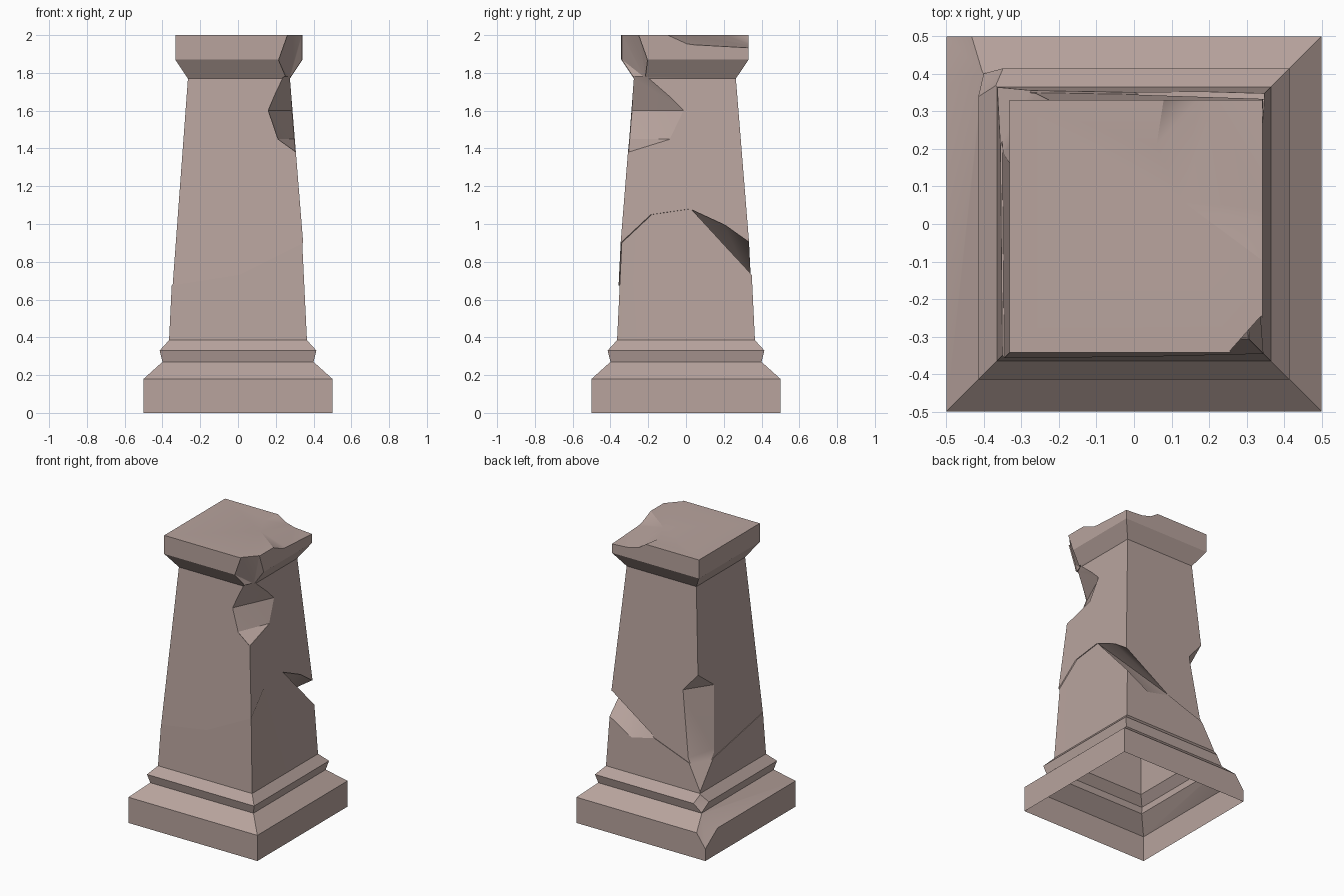
import bpy, bmesh

if "Cube" in bpy.data.objects:
    bpy.data.objects.remove(bpy.data.objects["Cube"])

# Half width and height up the pedestal: plinth, moulding, shaft, cap
PROFILE = [(.5, 0), (.5, .18), (.4, .27), (.415, .33), (.365, .385),
           (.34, .9), (.27, 1.77), (.337, 1.87), (.337, 2)]
# Square outline with the crack height at each point
CRACK = [(-1, -1, .675), (0, -1, .73), (1, -1, .9), (1, -.55, 1.05),
         (1, .08, 1.08), (1, .6, 1), (1, 1, .9), (0, 1, .67), (-1, 1, .54)]
SLIP = (.005, -.006)   # the upper half has slipped along the crack


def half(z):
    for (h0, z0), (h1, z1) in zip(PROFILE, PROFILE[1:]):
        if z0 <= z <= z1:
            return h0 + (h1 - h0) * (z - z0) / (z1 - z0)
    return PROFILE[-1][0]


def on_side(u, v, z):
    return half(z) * u, half(z) * v, z


def make_object(name, bm):
    bmesh.ops.recalc_face_normals(bm, faces=bm.faces[:])
    mesh = bpy.data.meshes.new(name)
    bm.to_mesh(mesh)
    bm.free()
    obj = bpy.data.objects.new(name, mesh)
    bpy.context.collection.objects.link(obj)
    return obj


def ring(bm, z=None, slip=(0, 0)):
    verts = []
    for u, v, crack in CRACK:
        x, y, h = on_side(u, v, crack if z is None else z)
        verts.append(bm.verts.new((x + slip[0], y + slip[1], h)))
    return verts


# Pedestal body: rings joined by quads, stepping at the crack
bm = bmesh.new()
rings = [ring(bm, z) for h, z in PROFILE[:5]]
rings += [ring(bm), ring(bm, slip=SLIP)]
rings += [ring(bm, z, SLIP) for h, z in PROFILE[6:]]
n = len(CRACK)
for a, b in zip(rings, rings[1:]):
    for i in range(n):
        j = (i + 1) % n
        bm.faces.new((a[i], a[j], b[j], b[i]))
bm.faces.new(rings[0][::-1])
bm.faces.new(rings[-1])
pedestal = make_object("broken_pedestal", bm)
cutters = []


# A broken-off piece: convex hull of points, subtracted from the body
def chip(name, points):
    bm = bmesh.new()
    for p in points:
        bm.verts.new(p)
    bmesh.ops.convex_hull(bm, input=bm.verts[:])
    loose = [v for v in bm.verts if not v.link_faces]
    bmesh.ops.delete(bm, geom=loose, context='VERTS')
    cutter = make_object(name, bm)
    cutter.hide_render = True
    cutters.append(cutter)
    cut = pedestal.modifiers.new(name, 'BOOLEAN')
    cut.operation = 'DIFFERENCE'
    cut.solver = 'EXACT'
    cut.object = cutter


# Chip along a vertical corner; stations are (z, bite along x, bite along y)
def corner_chip(name, sx, sy, stations):
    points = []
    for z, a, b in stations:
        h = half(z) + .002
        points += [(sx * (h - a), sy * h, z), (sx * h, sy * (h - b), z),
                   (sx * (h + .12), sy * (h + .12), z)]
    chip(name, points)


corner_chip("cap_corner_chip", 1, -1, [(2.01, .08, .09), (1.87, .13, .14), (1.77, .02, .06)])
corner_chip("shaft_front_chip", 1, -1,
            [(1.78, .04, .08), (1.6, .13, .28), (1.45, .09, .22), (1.38, 0, 0)])
corner_chip("shaft_back_chip", -1, 1,
            [(1.2, 0, 0), (1.05, .14, .21), (.6, .1, .18), (.39, 0, 0)])
corner_chip("moulding_chip", -1, 1, [(.39, 0, 0), (.33, .07, .08), (.27, 0, 0)])
corner_chip("plinth_chip", -1, 1, [(.27, 0, 0), (.18, .07, .14), (.08, 0, 0)])

# Wedge missing below the crack at the back right corner
chip("crack_chunk", [on_side(*p) for p in CRACK[4:8]] +
     [on_side(1, 1, .73), on_side(.5, 1, .63), (.45, .45, .82), (.22, .22, .82)])

# Hollow broken out of the top of the cap
scoop = [(.09, .4, 2), (.06, .21, 2), (.13, .06, 2), (.4, -.14, 2),
         (.36, 0, 1.95), (.4, .4, 1.925), (.18, .4, 1.94)]
chip("cap_top_chip", scoop + [(x, y, 2.1) for x, y, z in scoop])

# Bake the cuts and open the hollow underside
result = bpy.data.meshes.new_from_object(
    pedestal.evaluated_get(bpy.context.evaluated_depsgraph_get()))
pedestal.modifiers.clear()
pedestal.data = result
for cutter in cutters:
    bpy.data.objects.remove(cutter)
bm = bmesh.new()
bm.from_mesh(result)
bottom = [f for f in bm.faces if all(v.co.z < 1e-4 for v in f.verts)]
bmesh.ops.delete(bm, geom=bottom, context='FACES')
bmesh.ops.dissolve_limit(bm, angle_limit=.01, verts=bm.verts[:], edges=bm.edges[:])
bm.to_mesh(result)
bm.free()

# Weathered stone colour
stone = bpy.data.materials.new("stone")
stone.diffuse_color = (.48, .37, .34, 1)
stone.use_nodes = True
stone.node_tree.nodes["Principled BSDF"].inputs["Base Color"].default_value = stone.diffuse_color
result.materials.clear()
result.materials.append(stone)
bpy.context.view_layer.objects.active = pedestal
pedestal.select_set(True)
bpy.ops.object.shade_smooth_by_angle(angle=.5)
